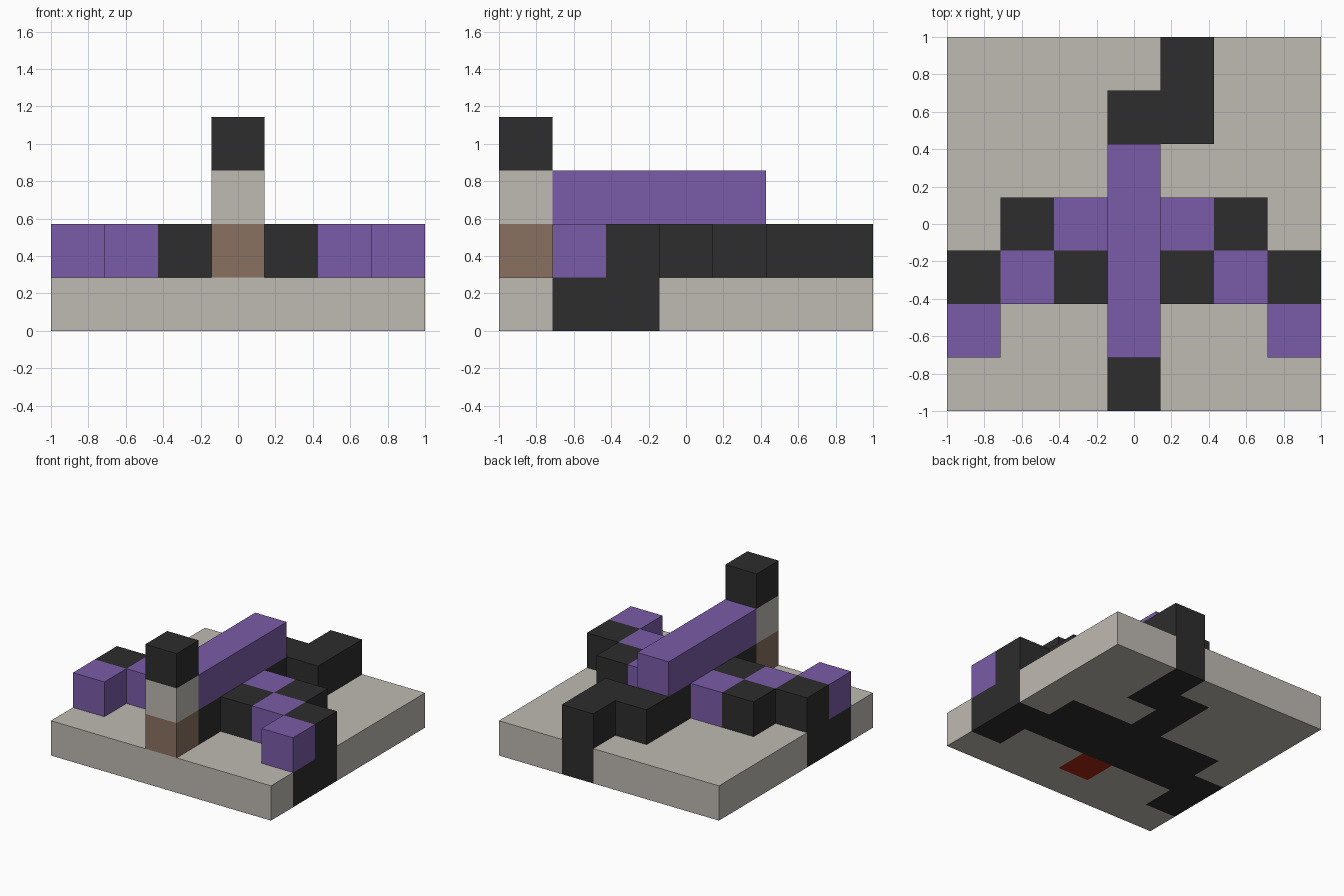
import bpy
import bmesh
from mathutils import Vector

cube = bpy.data.objects.get("Cube")
if cube:
    bpy.data.objects.remove(cube, do_unlink=True)

CELL = 2 / 7  # the model is seven blocks wide and deep


def srgb(hex_code):
    channels = [int(hex_code[n:n + 2], 16) / 255 for n in (0, 2, 4)]
    return [c / 12.92 if c < 0.04 else ((c + 0.055) / 1.055) ** 2.4 for c in channels] + [1]


def make_material(name, hex_code):
    mat = bpy.data.materials.new(name)
    mat.use_nodes = True
    mat.diffuse_color = srgb(hex_code)
    bsdf = next(n for n in mat.node_tree.nodes if n.type == 'BSDF_PRINCIPLED')
    bsdf.inputs["Base Color"].default_value = srgb(hex_code)
    bsdf.inputs["Roughness"].default_value = 0.9
    return mat


MATERIALS = {
    "stone": make_material("stone grey", "bfbab2"),
    "black": make_material("charcoal black", "2d2d2d"),
    "purple": make_material("purple", "7a5ca8"),
    "brown": make_material("dull brown", "8a7161"),
    "red": make_material("deep red", "a82410"),
}


def run(color, xs, ys, layer):
    """Blocks of one colour filling a range of grid cells."""
    return {(x, y, layer): color for x in xs for y in ys}


def wing(side):
    """Checkered wing sweeping forward; side is +1 or -1."""
    cells = {}
    for step in (1, 2, 3):
        for y in (-2, -1, 0):
            outline = {1: (-1, 0), 2: (-1, 0), 3: (-2, -1)}[step]
            if y in outline:
                color = "purple" if (step + y) % 2 and step < 3 else "black"
                if step == 3 and y == -2:
                    color = "purple"
                cells[side * step, y, 1] = color
    return cells


parts = {
    "left_wing": wing(1),
    "right_wing": wing(-1),
    "body": run("black", [0], range(-2, 2), 1),
    "back_ridge": run("purple", [0], range(-2, 2), 2),
    "tail": {(0, 2, 1): "black", (1, 2, 1): "black", (1, 3, 1): "black"},
    "neck": {(0, -3, 1): "brown", (0, -3, 2): "stone"},
    "head": {(0, -3, 3): "black"},
}

# Wing checker: inner and middle columns alternate
for part in ("left_wing", "right_wing"):
    for (x, y, z) in parts[part]:
        if abs(x) < 3:
            parts[part][x, y, z] = "purple" if (abs(x) == 1) == (y == 0) else "black"

# Base slab, with a dark inlay below the creature and one red block
base = run("stone", range(-3, 4), range(-3, 4), 0)
for part in ("left_wing", "right_wing", "body", "tail"):
    for x, y, z in parts[part]:
        base[x, y, 0] = "black"
base[0, -2, 0] = "red"
parts["base"] = base

filled = {cell for cells in parts.values() for cell in cells}
AXES = [Vector(v) for v in ((1, 0, 0), (0, 1, 0), (0, 0, 1))]


def build_part(name, cells):
    """Make one mesh from the exposed block faces."""
    mesh = bpy.data.meshes.new(name)
    colors = sorted(set(cells.values()))
    for color in colors:
        mesh.materials.append(MATERIALS[color])
    bm = bmesh.new()
    for cell, color in cells.items():
        center = (Vector(cell) + Vector((0, 0, 0.5))) * CELL
        for n in range(3):
            for sign in (1, -1):
                normal = AXES[n] * sign
                if tuple(int(a + b) for a, b in zip(cell, normal)) in filled:
                    continue
                u, v = AXES[(n + 1) % 3], AXES[(n + 2) % 3] * sign
                corners = [normal - u - v, normal + u - v, normal + u + v, normal - u + v]
                face = bm.faces.new([bm.verts.new(center + c * CELL / 2) for c in corners])
                face.material_index = colors.index(color)
    bmesh.ops.remove_doubles(bm, verts=bm.verts, dist=0.001)
    bm.to_mesh(mesh)
    bm.free()
    bpy.context.collection.objects.link(bpy.data.objects.new(name, mesh))


for part_name, part_cells in parts.items():
    build_part(part_name, part_cells)
